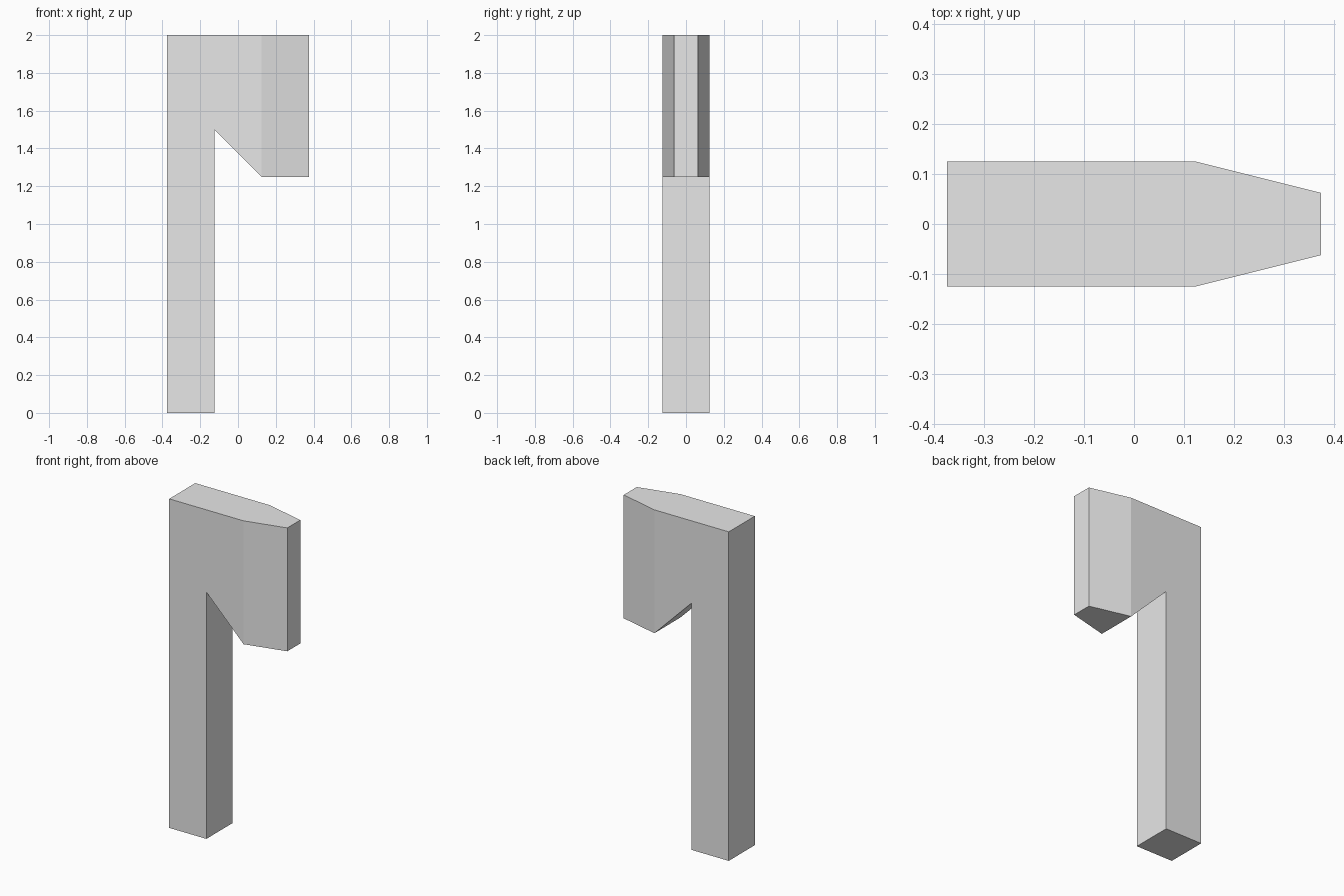
import bpy
import bmesh

cube = bpy.data.objects.get("Cube")
if cube:
    bpy.data.objects.remove(cube, do_unlink=True)

HALF = 0.125  # half thickness, also the unit of the whole layout

# Plain grey material
grey = bpy.data.materials.new("light_grey")
grey.use_nodes = True
colour = (0.8, 0.8, 0.8, 1.0)
grey.diffuse_color = colour
grey.node_tree.nodes["Principled BSDF"].inputs["Base Color"].default_value = colour

# Side outline: post with a sloped bracket, including the tapering tip
outline = [(-0.375, 0), (-0.125, 0), (-0.125, 1.5), (0.125, 1.25),
           (0.375, 1.25), (0.375, 2), (-0.375, 2)]

bm = bmesh.new()
face = bm.faces.new([bm.verts.new((x, -HALF, z)) for x, z in outline])
extruded = bmesh.ops.extrude_face_region(bm, geom=[face])
new_verts = [g for g in extruded["geom"] if isinstance(g, bmesh.types.BMVert)]
bmesh.ops.translate(bm, verts=new_verts, vec=(0, 2 * HALF, 0))

# Crease where the taper begins, then narrow the tip
bmesh.ops.bisect_plane(bm, geom=bm.verts[:] + bm.edges[:] + bm.faces[:],
                       plane_co=(HALF, 0, 0), plane_no=(1, 0, 0), dist=0.0001)
for v in bm.verts:
    if v.co.x > 0.3:
        v.co.y *= 0.5
bmesh.ops.recalc_face_normals(bm, faces=bm.faces[:])

mesh = bpy.data.meshes.new("post_with_bracket")
bm.to_mesh(mesh)
bm.free()
mesh.materials.append(grey)
post = bpy.data.objects.new("post_with_bracket", mesh)
bpy.context.scene.collection.objects.link(post)
